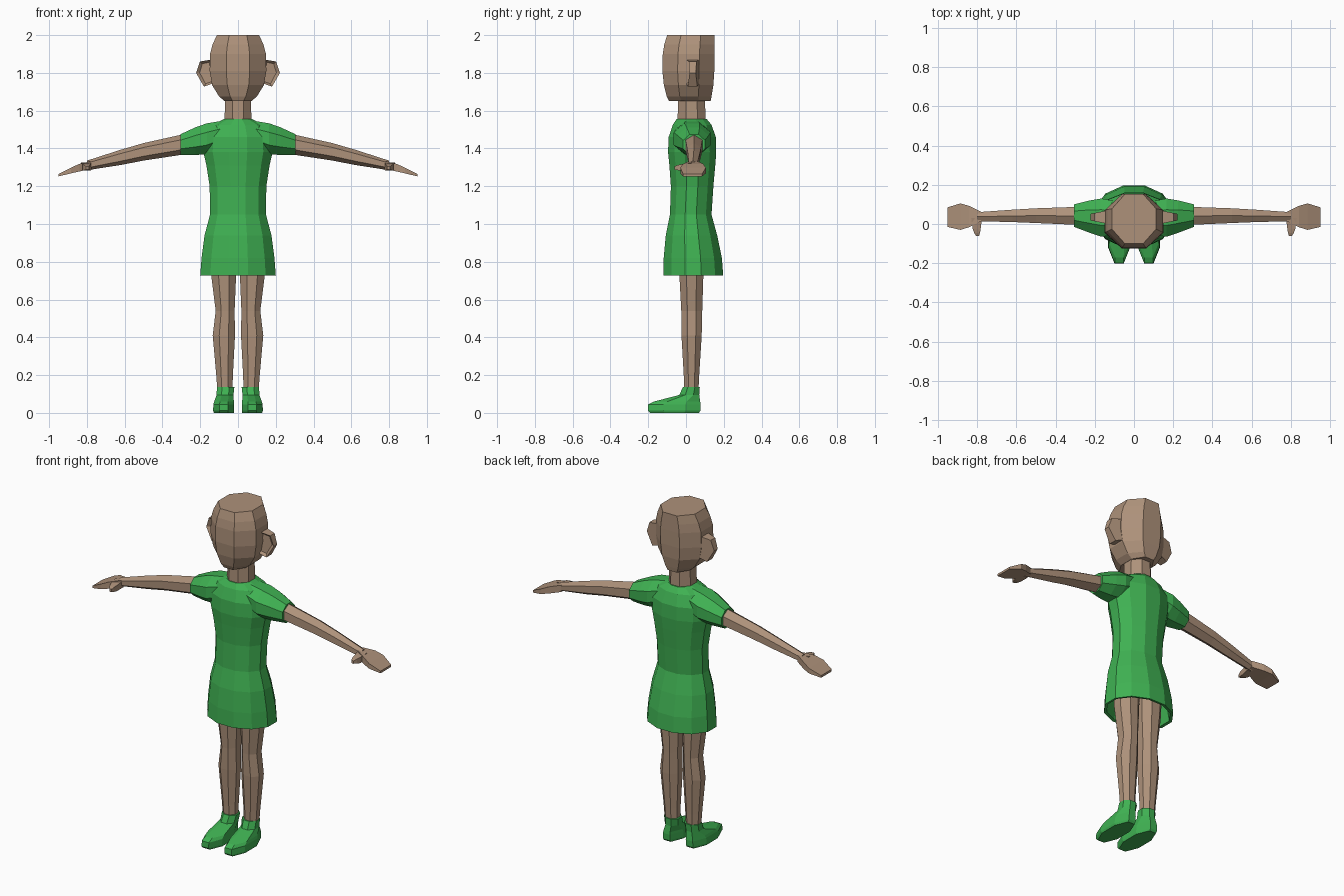
import bpy, bmesh, math


def material(name, rgb):
    m = bpy.data.materials.new(name)
    m.diffuse_color = (*rgb, 1)
    return m


SKIN = material("skin tan", (0.42, 0.285, 0.195))
GREEN = material("cloth green", (0.05, 0.44, 0.085))


def add_object(name, bm, mat, mirror):
    bmesh.ops.recalc_face_normals(bm, faces=bm.faces)
    me = bpy.data.meshes.new(name)
    bm.to_mesh(me)
    bm.free()
    me.materials.append(mat)
    ob = bpy.data.objects.new(name, me)
    bpy.context.collection.objects.link(ob)
    if mirror:
        ob.modifiers.new("Mirror", 'MIRROR').use_axis[0] = True
    return ob


def loft(name, mat, axis, rings, n=8, mirror=False):
    """Skin faceted rings (position, a0, a1, b0, b1) strung along an axis."""
    bm = bmesh.new()
    k = 1 / math.cos(math.pi / n)
    loops = []
    for p, a0, a1, b0, b1 in rings:
        loop = []
        for i in range(n):
            t = 2 * math.pi * (i + 0.5) / n
            a = (a0 + a1) / 2 + (a1 - a0) / 2 * k * math.cos(t)
            b = (b0 + b1) / 2 + (b1 - b0) / 2 * k * math.sin(t)
            co = {'x': (p, a, b), 'y': (a, p, b), 'z': (a, b, p)}[axis]
            loop.append(bm.verts.new(co))
        loops.append(loop)
    for lo, hi in zip(loops, loops[1:]):
        for i in range(n):
            j = (i + 1) % n
            bm.faces.new((lo[i], lo[j], hi[j], hi[i]))
    bm.faces.new(loops[0][::-1])
    bm.faces.new(loops[-1])
    return add_object(name, bm, mat, mirror)


# Head and neck
loft("head", SKIN, 'z', [
    (1.65, -0.07, 0.07, -0.09, 0.13),
    (1.675, -0.10, 0.10, -0.102, 0.135),
    (1.735, -0.137, 0.137, -0.117, 0.145),
    (1.81, -0.15, 0.15, -0.125, 0.15),
    (1.90, -0.148, 0.148, -0.123, 0.152),
    (1.95, -0.135, 0.135, -0.115, 0.152),
    (2.00, -0.112, 0.112, -0.10, 0.152)])
loft("neck", SKIN, 'z', [
    (1.52, -0.072, 0.072, -0.045, 0.105),
    (1.67, -0.068, 0.068, -0.042, 0.10)])

# Ears: outline slab with a recessed front
bm = bmesh.new()
outline = [(0.13, 1.745), (0.18, 1.727), (0.222, 1.80), (0.202, 1.86), (0.145, 1.87)]
front = [bm.verts.new((x, 0.0 + (x - 0.13) * 0.2, z)) for x, z in outline]
back = [bm.verts.new((x, 0.07 - (x - 0.13) * 0.2, z)) for x, z in outline]
ear_front = bm.faces.new(front)
bm.faces.new(back[::-1])
for i in range(5):
    j = (i + 1) % 5
    bm.faces.new((front[i], back[i], back[j], front[j]))
bmesh.ops.recalc_face_normals(bm, faces=bm.faces)
bmesh.ops.inset_region(bm, faces=[ear_front], thickness=0.016, depth=-0.015)
add_object("ear", bm, SKIN, True)

# Dress: hollow skirt lining, hem, waist, chest and collar
loft("dress", GREEN, 'z', [
    (0.95, -0.16, 0.16, -0.09, 0.145),
    (0.73, -0.185, 0.185, -0.105, 0.18),
    (0.727, -0.20, 0.20, -0.12, 0.197),
    (0.82, -0.193, 0.193, -0.118, 0.19),
    (0.94, -0.177, 0.177, -0.107, 0.165),
    (1.05, -0.148, 0.148, -0.085, 0.135),
    (1.20, -0.15, 0.15, -0.08, 0.145),
    (1.31, -0.167, 0.167, -0.088, 0.155),
    (1.38, -0.183, 0.183, -0.095, 0.16),
    (1.46, -0.18, 0.18, -0.092, 0.158),
    (1.525, -0.14, 0.14, -0.07, 0.135),
    (1.555, -0.075, 0.075, -0.05, 0.11)], n=12)
loft("sleeve", GREEN, 'x', [
    (0.06, -0.05, 0.11, 1.42, 1.55),
    (0.165, -0.065, 0.13, 1.37, 1.533),
    (0.225, -0.045, 0.12, 1.365, 1.512),
    (0.305, -0.015, 0.10, 1.366, 1.475)], mirror=True)

# Arms, hands and thumbs
loft("arm", SKIN, 'x', [
    (0.27, -0.005, 0.088, 1.378, 1.472),
    (0.50, 0.005, 0.08, 1.342, 1.422),
    (0.62, 0.01, 0.073, 1.318, 1.388),
    (0.80, 0.014, 0.06, 1.288, 1.332)], n=6, mirror=True)
loft("hand", SKIN, 'x', [
    (0.78, 0.014, 0.062, 1.292, 1.332),
    (0.84, -0.016, 0.092, 1.278, 1.318),
    (0.885, -0.03, 0.105, 1.268, 1.298),
    (0.95, -0.015, 0.085, 1.252, 1.265)], n=4, mirror=True)
loft("thumb", SKIN, 'y', [
    (0.03, 0.775, 0.83, 1.287, 1.325),
    (-0.025, 0.782, 0.822, 1.282, 1.316),
    (-0.045, 0.785, 0.815, 1.285, 1.312),
    (-0.062, 0.79, 0.805, 1.288, 1.305)], n=4, mirror=True)

# Legs and shoes
loft("leg", SKIN, 'z', [
    (0.10, 0.03, 0.108, -0.008, 0.065),
    (0.20, 0.027, 0.115, -0.012, 0.07),
    (0.41, 0.016, 0.134, -0.024, 0.083),
    (0.54, 0.018, 0.118, -0.025, 0.086),
    (0.73, 0.01, 0.142, -0.035, 0.092),
    (0.93, 0.008, 0.15, -0.04, 0.10)], mirror=True)
loft("shoe", GREEN, 'z', [
    (0.0, 0.022, 0.128, -0.19, 0.068),
    (0.012, 0.02, 0.132, -0.202, 0.076),
    (0.045, 0.02, 0.13, -0.20, 0.077),
    (0.06, 0.022, 0.126, -0.17, 0.075),
    (0.095, 0.024, 0.113, -0.035, 0.07),
    (0.138, 0.019, 0.112, -0.016, 0.073)], mirror=True)
